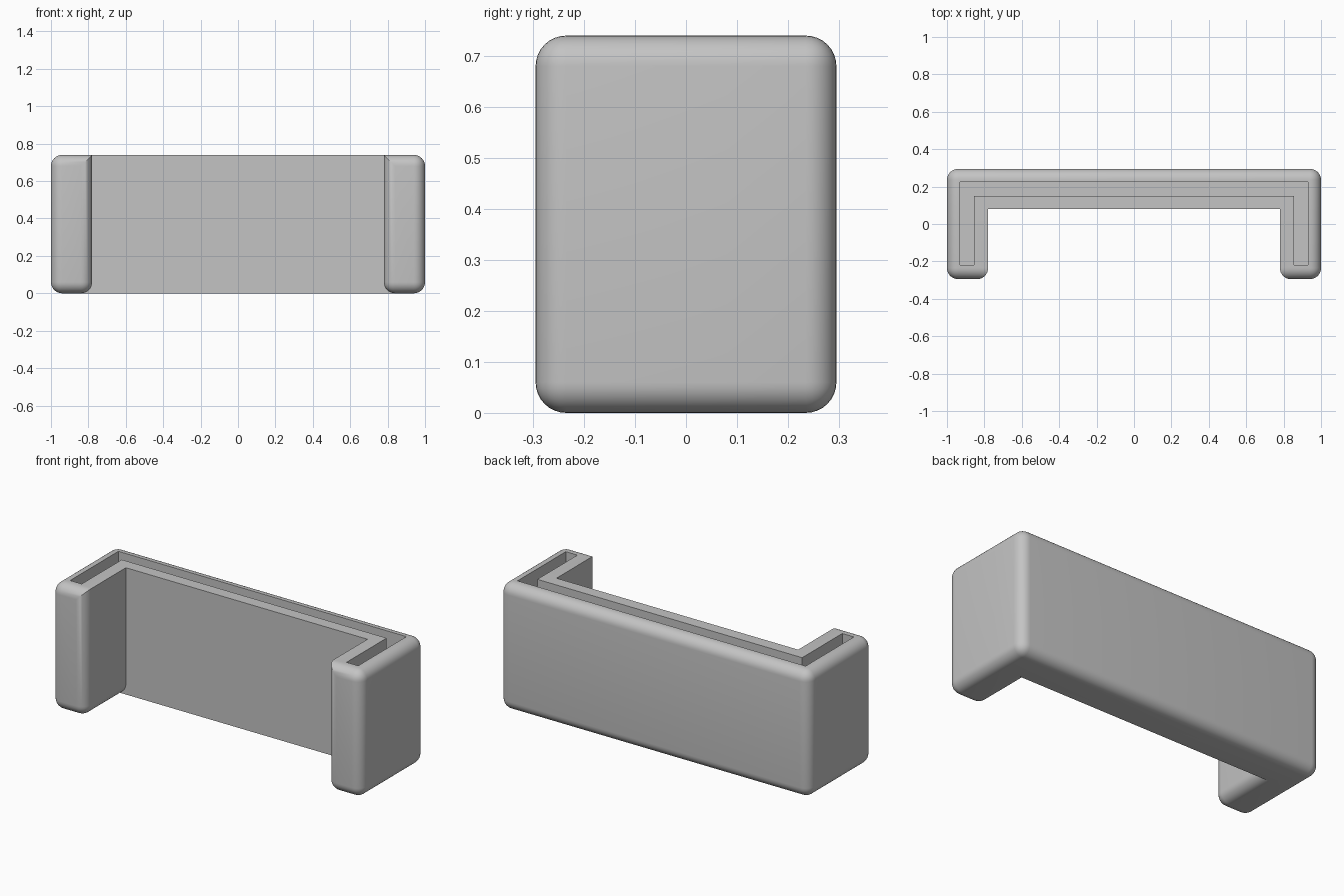
import bpy
import bmesh
from math import radians
from mathutils import Vector

W, D, H = 1.0, 0.295, 0.74       # half width, half depth, height
ARM, WALL = 0.78, 0.08           # inner faces of the arms and the back wall
RADIUS = 0.06

cube = bpy.data.objects.get("Cube")
if cube:
    bpy.data.objects.remove(cube, do_unlink=True)

grey = bpy.data.materials.new("light_grey")
grey.use_nodes = True
colour = (0.55, 0.55, 0.55, 1)
grey.diffuse_color = colour
grey.node_tree.nodes["Principled BSDF"].inputs["Base Color"].default_value = colour


def finish(bm, name):
    bmesh.ops.recalc_face_normals(bm, faces=bm.faces)
    mesh = bpy.data.meshes.new(name)
    bm.to_mesh(mesh)
    bm.free()
    mesh.materials.append(grey)
    obj = bpy.data.objects.new(name, mesh)
    bpy.context.collection.objects.link(obj)
    return obj


def rounded_block(name, low, high, is_round):
    """Box whose edges are rounded where is_round(edge midpoint direction) holds."""
    low, high = Vector(low), Vector(high)
    bm = bmesh.new()
    bmesh.ops.create_cube(bm, size=2)
    edges = [e for e in bm.edges
             if is_round(*[round(c) for c in (e.verts[0].co + e.verts[1].co) / 2])]
    for v in bm.verts:
        v.co = Vector([(h if c > 0 else l) for c, l, h in zip(v.co, low, high)])
    bmesh.ops.bevel(bm, geom=edges, offset=RADIUS, offset_type='OFFSET',
                    segments=8, profile=0.5, affect='EDGES', clamp_overlap=True)
    return finish(bm, name)


def combine(target, other, operation):
    mod = target.modifiers.new(operation.lower(), 'BOOLEAN')
    mod.operation = operation
    mod.solver = 'EXACT'
    mod.object = other
    bpy.context.view_layer.objects.active = target
    bpy.ops.object.modifier_apply(modifier=mod.name)
    bpy.data.objects.remove(other, do_unlink=True)


# Back wall: every edge rounded except those around its front face
holder = rounded_block("slotted_holder", (-W, WALL, 0), (W, D, H),
                       lambda x, y, z: y >= 0)

# Arms: rounded except at the wall joint and along the inner top edge
for side in (-1, 1):
    xs = sorted((side * W, side * ARM))
    arm = rounded_block("arm", (xs[0], -D, 0), (xs[1], WALL, H),
                        lambda x, y, z: y <= 0 and not (x == -side and z == 1))
    combine(holder, arm, 'UNION')

# Slot that follows the wall and arms, open at the top
outer_x, inner_x, back_y, mid_y, front_y, floor = 0.93, 0.855, 0.225, 0.15, -0.22, 0.075
half = [(outer_x, back_y), (outer_x, front_y), (inner_x, front_y), (inner_x, mid_y)]
outline = half + [(-x, y) for x, y in reversed(half)]
bm = bmesh.new()
face = bm.faces.new([bm.verts.new((x, y, floor)) for x, y in outline])
top = bmesh.ops.extrude_face_region(bm, geom=[face])["geom"]
bmesh.ops.translate(bm, vec=(0, 0, H),
                    verts=[g for g in top if isinstance(g, bmesh.types.BMVert)])
slot = finish(bm, "slot_cutter")
slot.hide_render = True
combine(holder, slot, 'DIFFERENCE')

# Weld the joints and smooth the rounded edges
bm = bmesh.new()
bm.from_mesh(holder.data)
bmesh.ops.remove_doubles(bm, verts=bm.verts, dist=0.0001)
bm.to_mesh(holder.data)
bm.free()
bpy.ops.object.select_all(action='DESELECT')
holder.select_set(True)
bpy.context.view_layer.objects.active = holder
bpy.ops.object.shade_smooth_by_angle(angle=radians(30))
